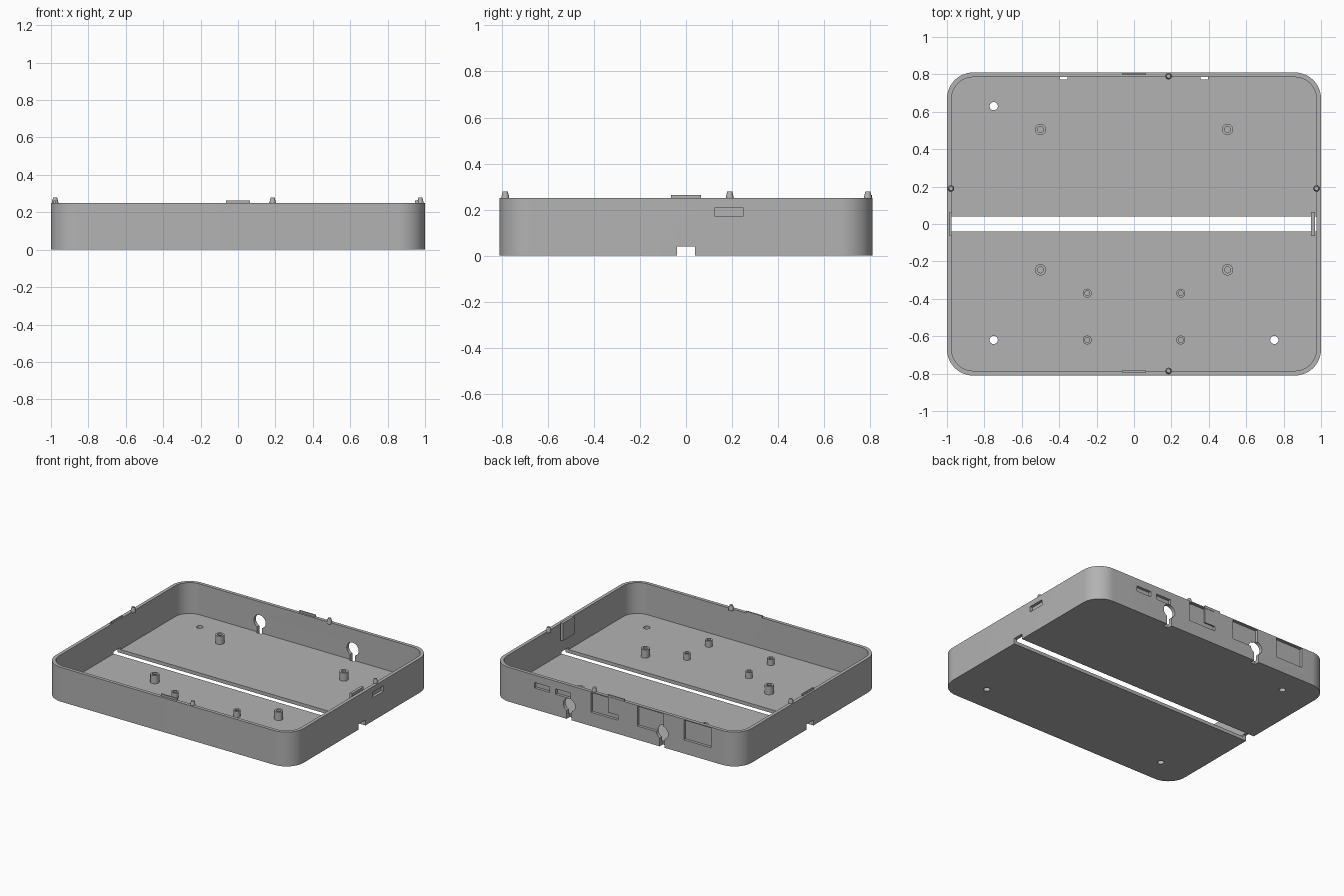
import bpy, bmesh, math

if "Cube" in bpy.data.objects:
    bpy.data.objects.remove(bpy.data.objects["Cube"])

grey = bpy.data.materials.new("plain grey")
grey.diffuse_color = (0.45, 0.45, 0.45, 1)
grey.use_nodes = True
grey.node_tree.nodes["Principled BSDF"].inputs["Base Color"].default_value = grey.diffuse_color

L, W, H, R = 1.0, 0.81, 0.25, 0.14     # half length, half width, height, corner radius
WALL, FLOOR = 0.025, 0.025


def make(name, bm):
    bmesh.ops.recalc_face_normals(bm, faces=bm.faces)
    me = bpy.data.meshes.new(name)
    bm.to_mesh(me)
    bm.free()
    me.materials.append(grey)
    ob = bpy.data.objects.new(name, me)
    bpy.context.collection.objects.link(ob)
    return ob


def prism(name, pts, z0, z1):
    bm = bmesh.new()
    face = bm.faces.new([bm.verts.new((x, y, z0)) for x, y in pts])
    ext = bmesh.ops.extrude_face_region(bm, geom=[face])
    verts = [g for g in ext["geom"] if isinstance(g, bmesh.types.BMVert)]
    bmesh.ops.translate(bm, verts=verts, vec=(0, 0, z1 - z0))
    return make(name, bm)


def box(name, x0, x1, y0, y1, z0, z1):
    return prism(name, [(x0, y0), (x1, y0), (x1, y1), (x0, y1)], z0, z1)


def lathe(name, x, y, profile, n=24):
    """Spin a closed or axis-touching (radius, z) profile around a vertical axis."""
    bm = bmesh.new()
    vs = [bm.verts.new((r, 0, z)) for r, z in profile]
    edges = [bm.edges.new((vs[i], vs[(i + 1) % len(vs)])) for i in range(len(vs))]
    bmesh.ops.spin(bm, geom=vs + edges, cent=(0, 0, 0), axis=(0, 0, 1),
                   angle=2 * math.pi, steps=n, use_merge=True)
    bmesh.ops.remove_doubles(bm, verts=bm.verts, dist=1e-5)
    bmesh.ops.dissolve_degenerate(bm, edges=bm.edges, dist=1e-5)
    bmesh.ops.translate(bm, verts=bm.verts, vec=(x, y, 0))
    return make(name, bm)


def circle(cx, cy, r, n=24):
    return [(cx + r * math.cos(2 * math.pi * i / n),
             cy + r * math.sin(2 * math.pi * i / n)) for i in range(n)]


def rounded(hx, hy, r, n=12):
    pts = []
    for q, (sx, sy) in enumerate([(1, 1), (-1, 1), (-1, -1), (1, -1)]):
        for i in range(n + 1):
            a = math.pi / 2 * (q + i / n)
            pts.append((sx * (hx - r) + r * math.cos(a), sy * (hy - r) + r * math.sin(a)))
    return pts


# tray body
tray = prism("tray", rounded(L, W, R), 0, H)
cutters = [prism("cavity", rounded(L - WALL, W - WALL, R - WALL), FLOOR, H + 0.1)]

# long floor slot running out through both end walls
cutters.append(box("floor_slot", -1.1, 1.1, -0.04, 0.04, -0.1, 0.04))

# floor screw holes
for x, y in [(-0.75, 0.63), (-0.75, -0.62), (0.75, -0.62)]:
    cutters.append(prism("screw_hole", circle(x, y, 0.022), -0.1, 0.1))

# keyhole openings in the back wall
for x in (-0.375, 0.375):
    cutters.append(box("keyhole_slot", x - 0.02, x + 0.02, 0.773, 0.9, -0.1, 0.1))
    hole = prism("keyhole_round", circle(x, -0.105, 0.048), 0.75, 0.9)
    for v in hole.data.vertices:                  # lay the cylinder along y
        px, py, pz = v.co
        v.co = (px, pz, -py)
    cutters.append(hole)

# shallow recesses outside the back and right walls
for x0, x1, z0, z1 in [(0.535, 0.655, 0.155, 0.195), (0.365, 0.485, 0.155, 0.195),
                       (-0.02, 0.2, 0.1, 0.243), (-0.385, -0.175, 0.1, 0.243),
                       (-0.77, -0.55, 0.1, 0.243)]:
    cutters.append(box("back_recess", x0, x1, 0.79, 0.9, z0, z1))
cutters.append(box("side_recess", 0.98, 1.1, 0.125, 0.248, 0.17, 0.21))

bpy.context.view_layer.objects.active = tray
for c in cutters:
    mod = tray.modifiers.new(c.name, "BOOLEAN")
    mod.operation, mod.solver, mod.object = "DIFFERENCE", "EXACT", c
    bpy.ops.object.modifier_apply(modifier=mod.name)
    bpy.data.objects.remove(c)

# hollow mounting posts
posts = [(sx * 0.5, y, 0.03, 0.016, 0.085) for sx in (-1, 1) for y in (0.505, -0.245)]
posts += [(sx * 0.25, y, 0.024, 0.013, 0.07) for sx in (-1, 1) for y in (-0.37, -0.62)]
for x, y, ro, ri, top in posts:
    lathe("mounting_post", x, y, [(ri, 0.02), (ro, 0.02), (ro, top), (ri, top)])

# tapered locating pins on the rim
for x, y in [(0.185, 0.79), (0.185, -0.785), (-0.978, 0.19), (0.975, 0.19)]:
    lathe("locating_pin", x, y, [(0, 0.24), (0.017, 0.24), (0.017, 0.255),
                                 (0.011, 0.278), (0, 0.278)], 16)

# clip plates rising above the rim, one per wall
T = 0.065
box("clip_plate_right", 0.947, 0.967, -T, T, 0.135, 0.264)
box("clip_plate_left", -0.986, -0.976, -T, T, 0.135, 0.264)
box("clip_plate_front", -T, T, -0.794, -0.784, 0.135, 0.264)
box("clip_plate_back", -T, T, 0.798, 0.808, 0.135, 0.264)

# smooth the curved walls, keep hard edges
bpy.ops.object.select_all(action="DESELECT")
for ob in bpy.context.collection.objects:
    ob.select_set(True)
bpy.context.view_layer.objects.active = tray
bpy.ops.object.shade_smooth_by_angle(angle=math.radians(30))
